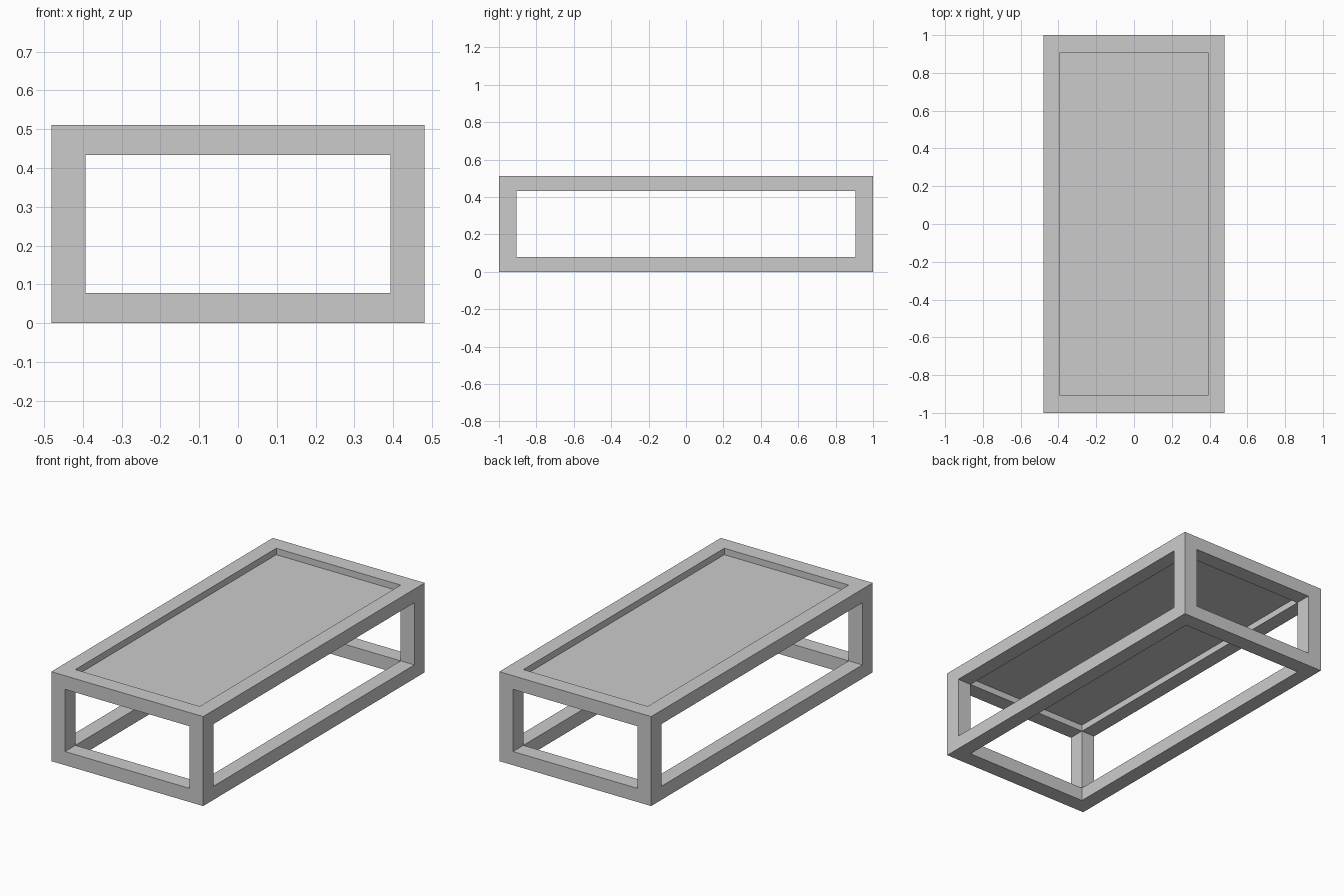
import bpy, bmesh
from itertools import product

if "Cube" in bpy.data.objects:
    bpy.data.objects.remove(bpy.data.objects["Cube"])

X, Y, H = 0.48, 1.0, 0.511      # outer half width, half length, height
IX, IY = 0.393, 0.907           # inner half width and half length
RAIL = 0.078                    # rail height


def make_object(name, bm):
    bmesh.ops.recalc_face_normals(bm, faces=bm.faces)
    mesh = bpy.data.meshes.new(name)
    bm.to_mesh(mesh)
    bm.free()
    obj = bpy.data.objects.new(name, mesh)
    bpy.context.collection.objects.link(obj)
    return obj


def add_box(bm, lo, hi):
    verts = bmesh.ops.create_cube(bm, size=1)["verts"]
    for v in verts:
        for i in range(3):
            v.co[i] = hi[i] if v.co[i] > 0 else lo[i]


# Open box frame: corner blocks joined by rails and legs into one skin
cuts = [(-X, -IX, IX, X), (-Y, -IY, IY, Y), (0, RAIL, H - RAIL, H)]
bm = bmesh.new()
for cell in product(range(3), repeat=3):
    if cell.count(1) <= 1:
        add_box(bm, [cuts[a][c] for a, c in enumerate(cell)],
                [cuts[a][c + 1] for a, c in enumerate(cell)])
# Remove the touching faces inside the joints, then weld
seen = {}
for f in bm.faces:
    key = tuple(round(c, 4) for c in f.calc_center_median())
    seen.setdefault(key, []).append(f)
inner = [f for group in seen.values() if len(group) > 1 for f in group]
bmesh.ops.delete(bm, geom=inner, context='FACES')
bmesh.ops.remove_doubles(bm, verts=bm.verts, dist=1e-4)
make_object("table_frame", bm)

# Thin top panel set halfway down the upper rails
bm = bmesh.new()
mid = H - RAIL / 2
add_box(bm, (-IX, -IY, mid - 0.002), (IX, IY, mid + 0.002))
make_object("top_panel", bm)
